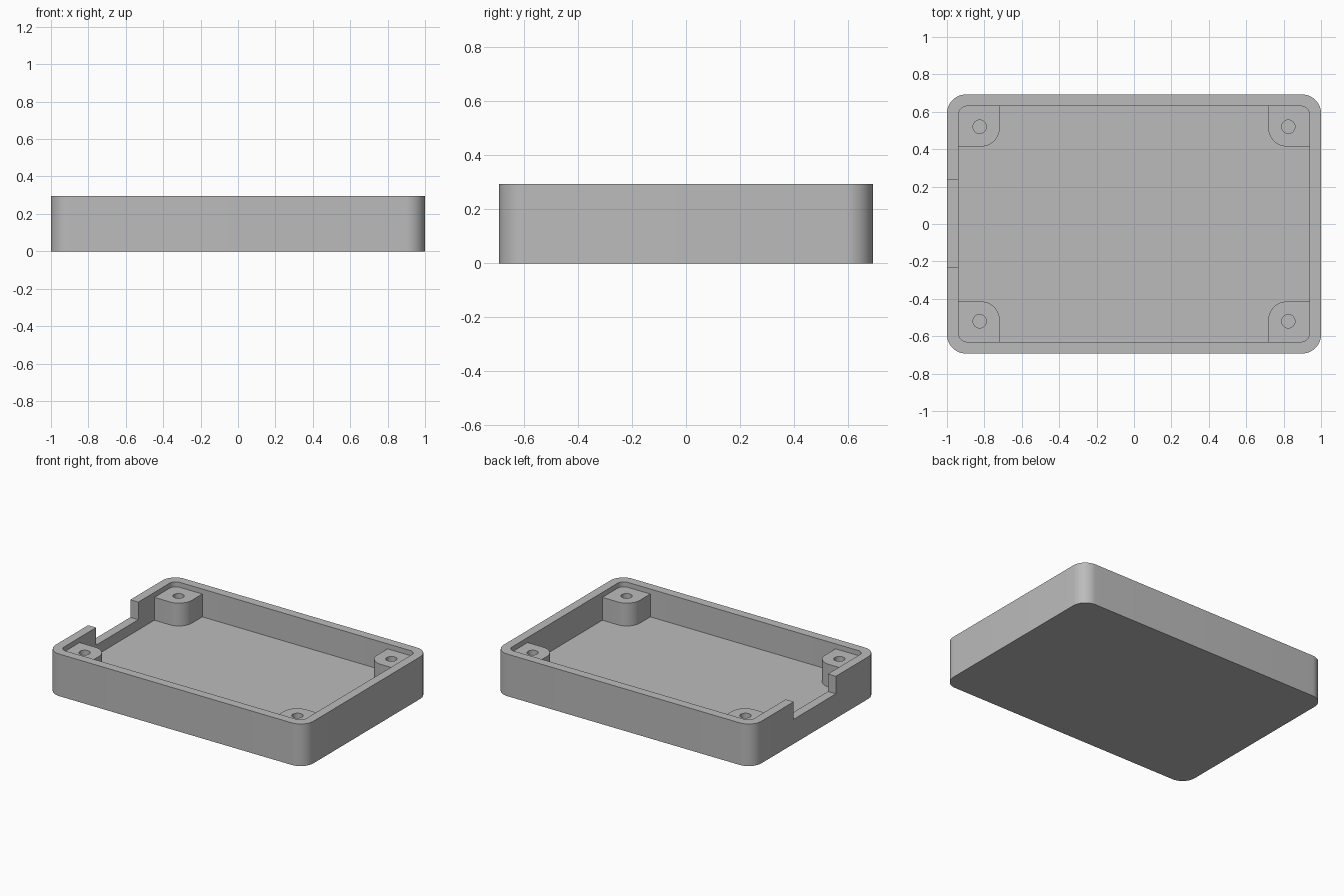
import bpy
import bmesh
from math import cos, sin, pi

cube = bpy.data.objects.get("Cube")
if cube:
    bpy.data.objects.remove(cube, do_unlink=True)

grey = bpy.data.materials.new("plain grey")
grey.use_nodes = True
grey.diffuse_color = (0.5, 0.5, 0.5, 1)
grey.node_tree.nodes["Principled BSDF"].inputs["Base Color"].default_value = grey.diffuse_color

HEIGHT, FLOOR, BOSS_TOP = 0.295, 0.1, 0.26
HALF_X, HALF_Y, WALL = 1.0, 0.692, 0.062


def prism(name, x, y, z, radii, steps=12):
    """Upright block with its own radius on each corner, anticlockwise from +x +y."""
    bm = bmesh.new()
    corners = [(x[1], y[1], -1, -1), (x[0], y[1], 1, -1), (x[0], y[0], 1, 1), (x[1], y[0], -1, 1)]
    ring = []
    for i, ((cx, cy, sx, sy), r) in enumerate(zip(corners, radii)):
        count = steps if r else 0
        for k in range(count + 1):
            a = pi / 2 * (i + k / max(count, 1))
            ring.append(bm.verts.new((cx + sx * r + r * cos(a), cy + sy * r + r * sin(a), z[0])))
    base = bm.faces.new(ring)
    top = bmesh.ops.extrude_face_region(bm, geom=[base])["geom"]
    verts = [v for v in top if isinstance(v, bmesh.types.BMVert)]
    bmesh.ops.translate(bm, verts=verts, vec=(0, 0, z[1] - z[0]))
    bmesh.ops.recalc_face_normals(bm, faces=bm.faces)
    mesh = bpy.data.meshes.new(name)
    bm.to_mesh(mesh)
    bm.free()
    mesh.materials.append(grey)
    obj = bpy.data.objects.new(name, mesh)
    bpy.context.collection.objects.link(obj)
    return obj


def activate(obj):
    bpy.ops.object.select_all(action="DESELECT")
    obj.select_set(True)
    bpy.context.view_layer.objects.active = obj


def cut(obj, cutter):
    activate(obj)
    mod = obj.modifiers.new("cut", "BOOLEAN")
    mod.operation, mod.solver, mod.object = "DIFFERENCE", "EXACT", cutter
    bpy.ops.object.modifier_apply(modifier=mod.name)
    bpy.data.objects.remove(cutter, do_unlink=True)


def smooth(obj):
    activate(obj)
    bpy.ops.object.shade_smooth_by_angle(angle=pi / 6)


# Open tray with rounded corners
tray = prism("tray", (-HALF_X, HALF_X), (-HALF_Y, HALF_Y), (0, HEIGHT), [0.1] * 4)
ix, iy = HALF_X - WALL, HALF_Y - WALL
cut(tray, prism("cavity_cutter", (-ix, ix), (-iy, iy), (FLOOR, 0.5), [0.045] * 4))

# Notch through one end wall
cut(tray, prism("notch_cutter", (-1.2, -0.8), (-0.232, 0.235), (0.172, 0.5), [0] * 4))
smooth(tray)

# Screw bosses in the four corners, each rounded towards the middle
for sx, side in ((-1, "right"), (1, "left")):
    for sy, end in ((-1, "front"), (1, "back")):
        x = sorted((sx * 0.718, sx * 0.96))
        y = sorted((sy * 0.414, sy * 0.65))
        signs = [(1, 1), (-1, 1), (-1, -1), (1, -1)]
        radii = [0.1 if s == (-sx, -sy) else 0 for s in signs]
        boss = prism(f"{end}_{side}_screw_boss", x, y, (FLOOR - 0.03, BOSS_TOP), radii)
        hx, hy, r = sx * 0.825, sy * 0.52, 0.036
        cut(boss, prism("hole_cutter", (hx - r, hx + r), (hy - r, hy + r),
                        (FLOOR, 0.5), [r * 0.999] * 4, 8))
        smooth(boss)
